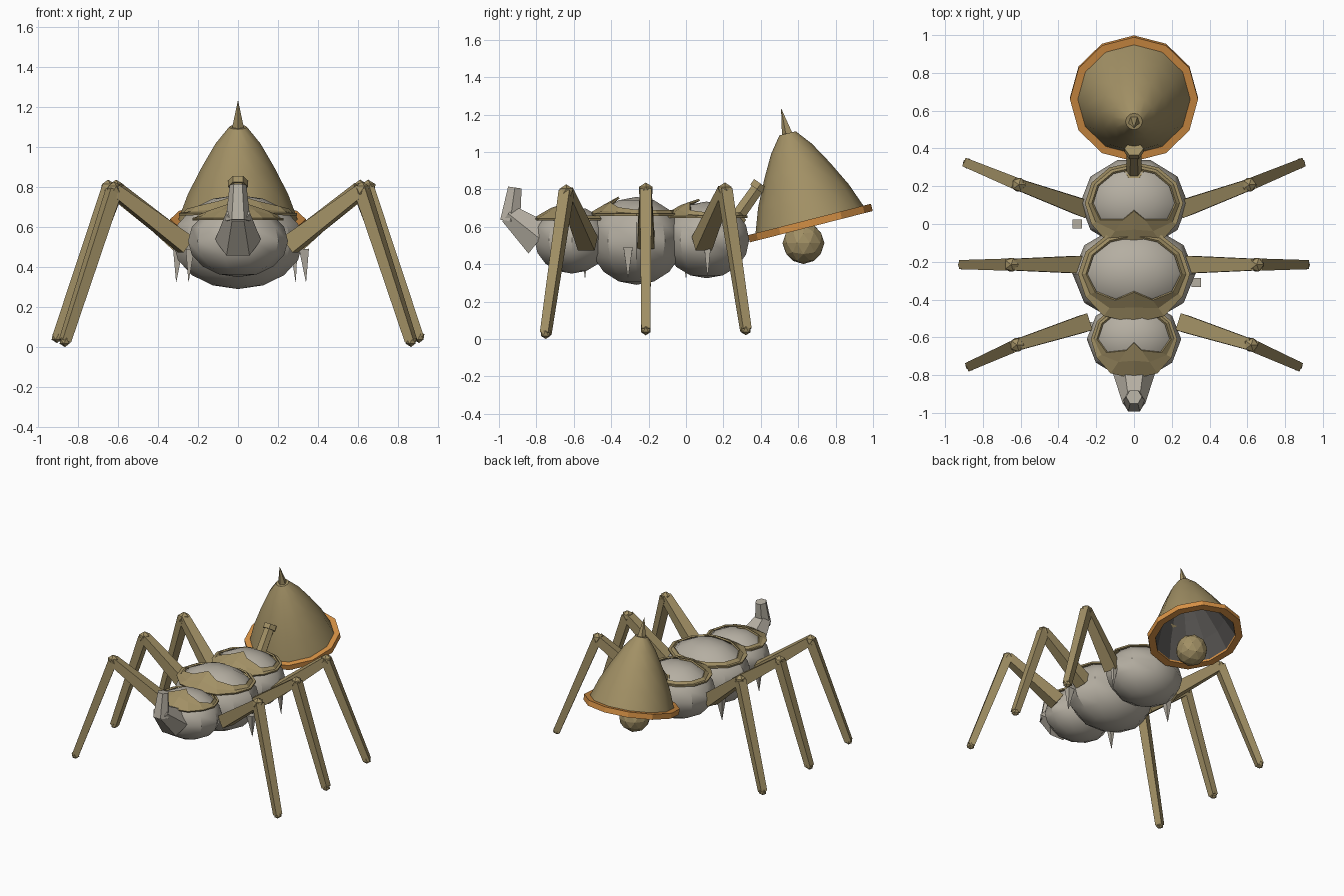
import bpy, bmesh, math
from mathutils import Matrix, Vector

if "Cube" in bpy.data.objects:
    bpy.data.objects.remove(bpy.data.objects["Cube"])


def material(name, rgb):
    m = bpy.data.materials.new(name)
    m.diffuse_color = (*rgb, 1)
    m.use_nodes = True
    m.node_tree.nodes["Principled BSDF"].inputs["Base Color"].default_value = m.diffuse_color
    return m


GREY = material("warm grey", (0.46, 0.425, 0.36))
TAN = material("tan brass", (0.36, 0.28, 0.13))
ORANGE = material("orange copper", (0.68, 0.285, 0.06))
DARK = material("dark grey", (0.085, 0.08, 0.075))


def finish(bm, name, mat, smooth=None, flip=False):
    bmesh.ops.recalc_face_normals(bm, faces=bm.faces[:])
    if flip:
        bmesh.ops.reverse_faces(bm, faces=bm.faces[:])
    me = bpy.data.meshes.new(name)
    bm.to_mesh(me)
    bm.free()
    ob = bpy.data.objects.new(name, me)
    bpy.context.collection.objects.link(ob)
    me.materials.append(mat)
    if smooth:
        bpy.ops.object.select_all(action='DESELECT')
        ob.select_set(True)
        bpy.context.view_layer.objects.active = ob
        bpy.ops.object.shade_smooth_by_angle(angle=math.radians(smooth))
    return ob


def add_beam(bm, a, b, r1, r2, n=4):
    """Tapered prism from a to b; square ones are turned flat side up."""
    a, b = Vector(a), Vector(b)
    d = b - a
    rot = d.to_track_quat('Z', 'Y').to_matrix().to_4x4()
    mat = Matrix.Translation((a + b) / 2) @ rot @ Matrix.Rotation(math.pi / n, 4, 'Z')
    bmesh.ops.create_cone(bm, cap_ends=True, segments=n, radius1=r1, radius2=r2,
                          depth=d.length, matrix=mat)


def add_ball(bm, p, r, sub=1):
    bmesh.ops.create_icosphere(bm, subdivisions=sub, radius=r, matrix=Matrix.Translation(p))


def lathe(name, profile, mat, matrix, n=12, closed=False, smooth=None, flip=False):
    bm = bmesh.new()
    rings = [[bm.verts.new(matrix @ Vector((r * math.sin(2 * math.pi * i / n),
                                            r * math.cos(2 * math.pi * i / n), h)))
              for i in range(n)] for r, h in profile]
    pairs = list(zip(rings, rings[1:]))
    if closed:
        pairs.append((rings[-1], rings[0]))
    for p, q in pairs:
        for i in range(n):
            j = (i + 1) % n
            bm.faces.new((p[i], p[j], q[j], q[i]))
    if not closed:
        bm.faces.new(rings[-1])
    return finish(bm, name, mat, smooth, flip)


# Body segments with a shell plate that leaves the rear of the dome open
# name, y, z, rx, ry, rz, inner fractions of the plate at 0, 30 and 60 degrees from the front
SEGMENTS = [("front", -0.61, 0.53, 0.25, 0.21, 0.18, (0.08, 0.32, 0.66)),
            ("middle", -0.265, 0.525, 0.325, 0.26, 0.235, (0.36, 0.60, 0.72)),
            ("rear", 0.11, 0.53, 0.285, 0.24, 0.205, (0.16, 0.42, 0.72))]
for name, cy, cz, rx, ry, rz, front in SEGMENTS:
    bm = bmesh.new()
    bmesh.ops.create_uvsphere(bm, u_segments=10, v_segments=8, radius=1,
                              matrix=Matrix.Translation((0, cy, cz)) @
                              Matrix.Diagonal((rx, ry, rz, 1)) @
                              Matrix.Rotation(math.pi / 10, 4, 'Z'))
    finish(bm, name + "_body", GREY, 33)

    bm = bmesh.new()
    n, loops = 12, []
    for i in range(n):
        a = 2 * math.pi * i / n          # 0 is the front
        k = min(i, n - i)                # steps away from the front
        inner = front[k] if k < 3 else 0.77
        outer = 0.98 if k < 2 else 0.91
        col = []
        for f in (outer, (outer + inner) / 2, inner):
            z = cz + rz * math.sqrt(1 - min(f, 0.84) ** 2) + 0.012
            col.append(bm.verts.new((f * rx * math.sin(a), cy - f * ry * math.cos(a), z)))
        loops.append(col)
    for i in range(n):
        p, q = loops[i], loops[(i + 1) % n]
        for k in range(2):
            bm.faces.new((p[k], p[k + 1], q[k + 1], q[k]))
    plate = finish(bm, name + "_shell_plate", TAN)
    sol = plate.modifiers.new("thickness", 'SOLIDIFY')
    sol.thickness = 0.012
    sol.offset = 0

# Neck and raised snout
bm = bmesh.new()
add_beam(bm, (0, -0.78, 0.535), (0, -0.95, 0.67), 0.115, 0.06, 6)
finish(bm, "neck", GREY)
bm = bmesh.new()
add_beam(bm, (0, -0.94, 0.63), (0, -0.915, 0.81), 0.062, 0.042, 6)
finish(bm, "snout", GREY)

# Legs: hip, knee, foot for one side, mirrored to the other
LEGS = {"front": ((0.26, -0.525, 0.51), (0.62, -0.64, 0.785), (0.865, -0.75, 0.03)),
        "middle": ((0.28, -0.215, 0.52), (0.65, -0.215, 0.795), (0.905, -0.215, 0.05)),
        "rear": ((0.27, 0.085, 0.51), (0.61, 0.208, 0.795), (0.88, 0.32, 0.05))}
for name, pts in LEGS.items():
    for side, s in (("right", 1), ("left", -1)):
        hip, knee, foot = [Vector((s * x, y, z)) for x, y, z in pts]
        bm = bmesh.new()
        add_beam(bm, hip, knee, 0.066, 0.043)
        add_beam(bm, knee, foot, 0.045, 0.034)
        add_ball(bm, knee, 0.042)
        add_ball(bm, foot, 0.03)
        finish(bm, f"{name}_{side}_leg", TAN)

# Thorns hanging from the flanks
for i, (x, y, r) in enumerate([(0.33, -0.31, 0.035), (0.28, 0.115, 0.025),
                               (-0.30, 0.0, 0.035), (-0.24, -0.54, 0.03)]):
    bm = bmesh.new()
    add_beam(bm, (x, y, 0.49), (x * 1.03, y, 0.325), r, 0.001)
    finish(bm, f"thorn_{i + 1}", GREY)

# Tail stem with collars
bm = bmesh.new()
p, q = Vector((0, 0.25, 0.62)), Vector((0, 0.40, 0.83))
add_beam(bm, p, q, 0.042, 0.038, 6)
add_beam(bm, p.lerp(q, 0.05), p.lerp(q, 0.22), 0.06, 0.055, 6)
add_beam(bm, p.lerp(q, 0.86), q, 0.05, 0.05, 6)
finish(bm, "tail_stem", TAN)

# Tilted bell: shell, lining, rim, spike and clapper
TILT = Matrix.Translation((0, 0.665, 0.62)) @ Matrix.Rotation(math.radians(14.3), 4, 'X')
PROFILE = [(0.305, 0.0), (0.25, 0.15), (0.18, 0.29), (0.112, 0.41), (0.045, 0.495)]
lathe("bell_shell", PROFILE, TAN, TILT, smooth=35)
lathe("bell_lining", [(r - 0.015, h - 0.012) for r, h in PROFILE], DARK, TILT, flip=True)
lathe("bell_rim", [(0.287, -0.02), (0.339, -0.02), (0.339, 0.02), (0.287, 0.02)],
      ORANGE, TILT, closed=True)
bm = bmesh.new()
add_beam(bm, TILT @ Vector((0, 0, 0.485)), TILT @ Vector((0, 0, 0.63)), 0.033, 0.001, 5)
finish(bm, "bell_spike", TAN)
bm = bmesh.new()
add_ball(bm, (0, 0.628, 0.513), 0.112, 2)
finish(bm, "bell_clapper", TAN)
